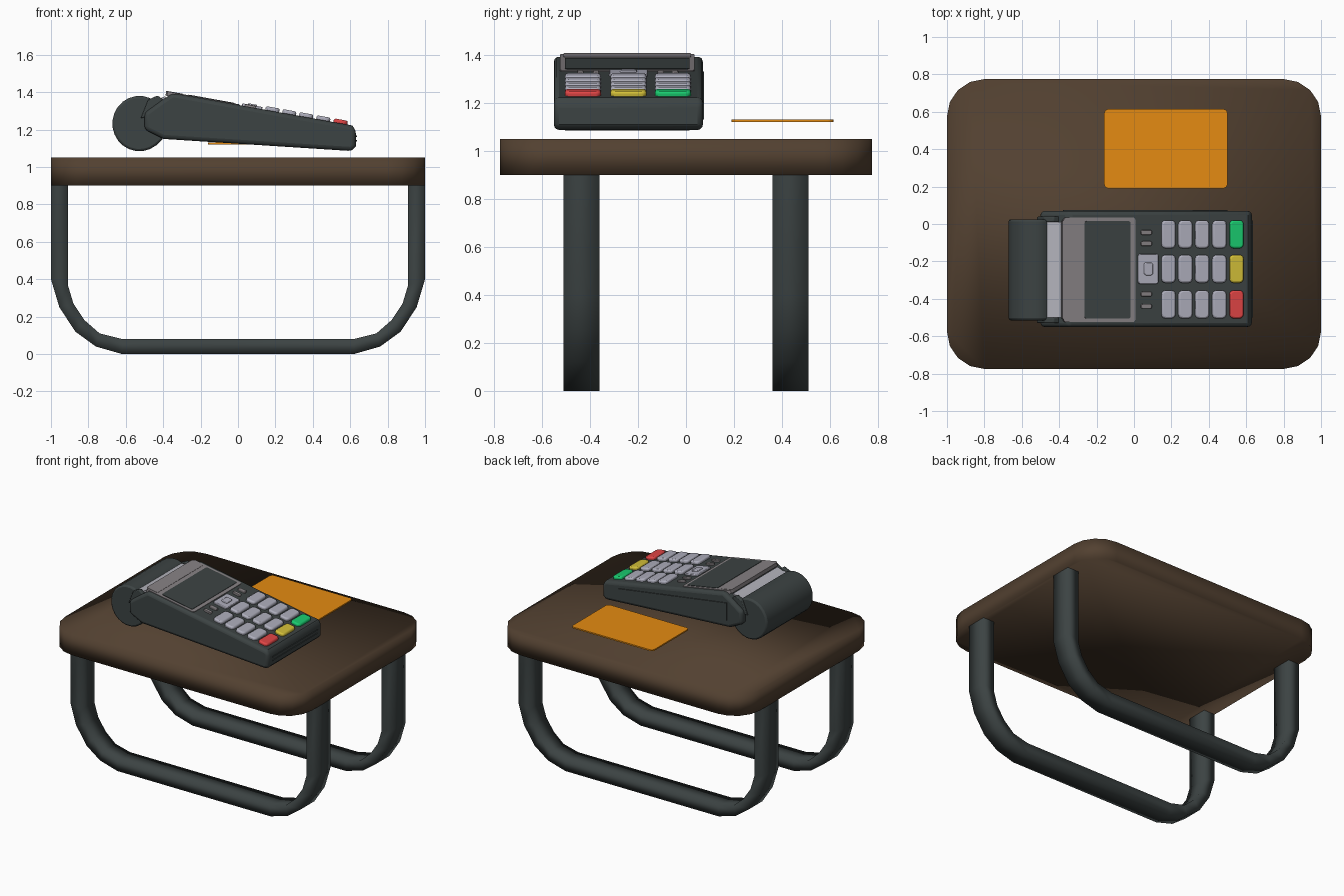
import bpy, bmesh, math
from mathutils import Matrix

if "Cube" in bpy.data.objects:
    bpy.data.objects.remove(bpy.data.objects["Cube"])

def material(name, rgb):
    m = bpy.data.materials.new(name)
    m.diffuse_color = (*rgb, 1)
    m.use_nodes = True
    m.node_tree.nodes["Principled BSDF"].inputs["Base Color"].default_value = m.diffuse_color
    return m

WOOD = material("brown wood", (0.085, 0.052, 0.030))
DARK = material("dark grey", (0.045, 0.056, 0.056))
KEY = material("key grey", (0.42, 0.42, 0.50))
FRAME = material("frame grey", (0.24, 0.22, 0.23))
PAPER = material("light grey", (0.45, 0.45, 0.50))
ORANGE = material("card orange", (0.78, 0.26, 0.006))
RED = material("red", (0.75, 0.06, 0.06))
YELLOW = material("yellow", (0.65, 0.52, 0.04))
GREEN = material("green", (0.01, 0.60, 0.16))


def finish(name, bm, mat, bevel=0, segments=2, angle=35):
    bmesh.ops.recalc_face_normals(bm, faces=bm.faces[:])
    me = bpy.data.meshes.new(name)
    bm.to_mesh(me)
    bm.free()
    ob = bpy.data.objects.new(name, me)
    bpy.context.collection.objects.link(ob)
    me.materials.append(mat)
    if bevel:
        mod = ob.modifiers.new("bevel", 'BEVEL')
        mod.width, mod.segments = bevel, segments
        mod.limit_method, mod.angle_limit = 'ANGLE', math.radians(40)
    bpy.ops.object.select_all(action='DESELECT')
    ob.select_set(True)
    bpy.context.view_layer.objects.active = ob
    if angle:
        bpy.ops.object.shade_smooth_by_angle(angle=math.radians(angle))
    else:
        bpy.ops.object.shade_smooth()
    return ob


def prism(name, pts, axis, lo, hi, mat, **kw):
    """Extrude a profile along y (points are x, z) or z (points are x, y)."""
    bm = bmesh.new()
    at = (lambda p, t: (p[0], t, p[1])) if axis == 'y' else (lambda p, t: (p[0], p[1], t))
    a = [bm.verts.new(at(p, lo)) for p in pts]
    b = [bm.verts.new(at(p, hi)) for p in pts]
    bm.faces.new(a)
    bm.faces.new(b[::-1])
    for i in range(len(pts)):
        j = (i + 1) % len(pts)
        bm.faces.new((a[i], a[j], b[j], b[i]))
    return finish(name, bm, mat, **kw)


def rounded_rect(x0, x1, y0, y1, r, n):
    pts = []
    for k, (cx, cy) in enumerate([(x1 - r, y1 - r), (x0 + r, y1 - r), (x0 + r, y0 + r), (x1 - r, y0 + r)]):
        for i in range(n + 1):
            t = math.pi / 2 * (k + i / n)
            pts.append((cx + r * math.cos(t), cy + r * math.sin(t)))
    return pts


SLOPE = 0.18

def deck_z(x):
    return 1.395 - SLOPE * (x + 0.35)


def deck_part(name, x, y, sx, sy, height, mat, r=0.01, bevel=0):
    """Rounded plate lying on the sloping top of the terminal."""
    ob = prism(name, rounded_rect(-sx / 2, sx / 2, -sy / 2, sy / 2, r, 3), 'z',
               -0.02, height, mat, bevel=bevel)
    ob.matrix_world = Matrix.Translation((x, y, deck_z(x))) @ Matrix.Rotation(math.atan(SLOPE), 4, 'Y')
    return ob


# Table top
prism("table_top", rounded_rect(-1, 1, -0.775, 0.775, 0.2, 4), 'z', 0.9, 1.05, WOOD, angle=0)

# Two U-shaped leg frames of flat bar
outer = [(-1, 0.9), (-1, 0.4), (-0.955, 0.25), (-0.87, 0.12), (-0.76, 0.04), (-0.62, 0)]
inner = [(-0.91, 0.9), (-0.91, 0.37), (-0.88, 0.27), (-0.82, 0.18), (-0.74, 0.11), (-0.62, 0.08)]
def both(side):
    return side + [(-x, z) for x, z in reversed(side)]
for label, y in (("front", -0.435), ("back", 0.435)):
    bm = bmesh.new()
    rings = []
    for (ox, oz), (ix, iz) in zip(both(outer), both(inner)):
        rings.append([bm.verts.new(p) for p in ((ox, y - 0.075, oz), (ox, y + 0.075, oz),
                                                (ix, y + 0.075, iz), (ix, y - 0.075, iz))])
    for a, b in zip(rings, rings[1:]):
        for i in range(4):
            j = (i + 1) % 4
            bm.faces.new((a[i], a[j], b[j], b[i]))
    finish(label + "_leg_frame", bm, DARK, angle=0)

# Payment card
prism("card", rounded_rect(-0.16, 0.5, 0.19, 0.615, 0.025, 4), 'z', 1.12, 1.13, ORANGE)

# Terminal body
YC = -0.24
prism("terminal_body", [(-0.5, 1.29), (-0.41, 1.355), (-0.35, 1.395), (0.61, 1.222), (0.63, 1.2),
                        (0.63, 1.11), (0.61, 1.085), (-0.4, 1.15), (-0.5, 1.2)],
      'y', -0.55, 0.07, DARK, bevel=0.022, segments=3)

# Printer head with side cheeks
arc = [(-0.527 + 0.145 * math.cos(math.radians(t)), 1.232 + 0.148 * math.sin(math.radians(t)))
       for t in range(68, 309, 15)]
prism("printer_head", arc + [(-0.4, 1.15), (-0.42, 1.31)], 'y', YC - 0.275, YC + 0.265, DARK, bevel=0.012)
for label, y in (("front", -0.53), ("back", 0.01)):
    prism(label + "_cheek", [(-0.52, 1.26), (-0.48, 1.36), (-0.43, 1.382), (-0.40, 1.36), (-0.42, 1.29)],
          'y', y, y + 0.03, DARK, bevel=0.006)

# Paper strip between the head and the screen
prism("paper_strip", [(-0.475, 1.35), (-0.465, 1.362), (-0.43, 1.362), (-0.39, 1.378), (-0.38, 1.36), (-0.44, 1.31)],
      'y', -0.5, 0.01, PAPER)

# Screen frame, upper band and screen
deck_part("screen_frame", -0.185, YC - 0.005, 0.39, 0.56, 0.004, FRAME, r=0.015)
deck_part("upper_band", -0.34, YC - 0.005, 0.09, 0.53, 0.006, FRAME)
deck_part("screen", -0.142, YC - 0.005, 0.25, 0.52, 0.007, DARK)

# Main keys: four grey columns and one coloured column
for c, x in enumerate((0.183, 0.273, 0.363, 0.455, 0.547)):
    for r, (y, mat) in enumerate(((-0.43, RED), (-0.24, YELLOW), (-0.055, GREEN))):
        deck_part(f"key_{c}_{r}", x, y, 0.075, 0.15, 0.02, mat if c == 4 else KEY, r=0.022, bevel=0.009)

# Navigation key and small function keys
deck_part("navigation_key", 0.075, YC, 0.11, 0.16, 0.012, KEY, r=0.012, bevel=0.004)
deck_part("navigation_centre", 0.075, YC, 0.05, 0.07, 0.018, KEY, r=0.015, bevel=0.004)
for i, y in enumerate((-0.44, -0.375, -0.105, -0.045)):
    deck_part(f"function_key_{i}", 0.065, y, 0.06, 0.026, 0.012, FRAME, r=0.01, bevel=0.003)

# Lip of the card slot on the near end
for label, z in (("lower", 1.135), ("upper", 1.16)):
    prism(label + "_slot_lip", [(0.62, z), (0.635, z), (0.635, z + 0.008), (0.62, z + 0.008)],
          'y', -0.5, 0.02, DARK)

# Swipe rail along the back side
prism("swipe_rail", [(-0.38, 1.33), (0.5, 1.2), (0.5, 1.13), (-0.38, 1.2)], 'y', 0.06, 0.076, DARK)
